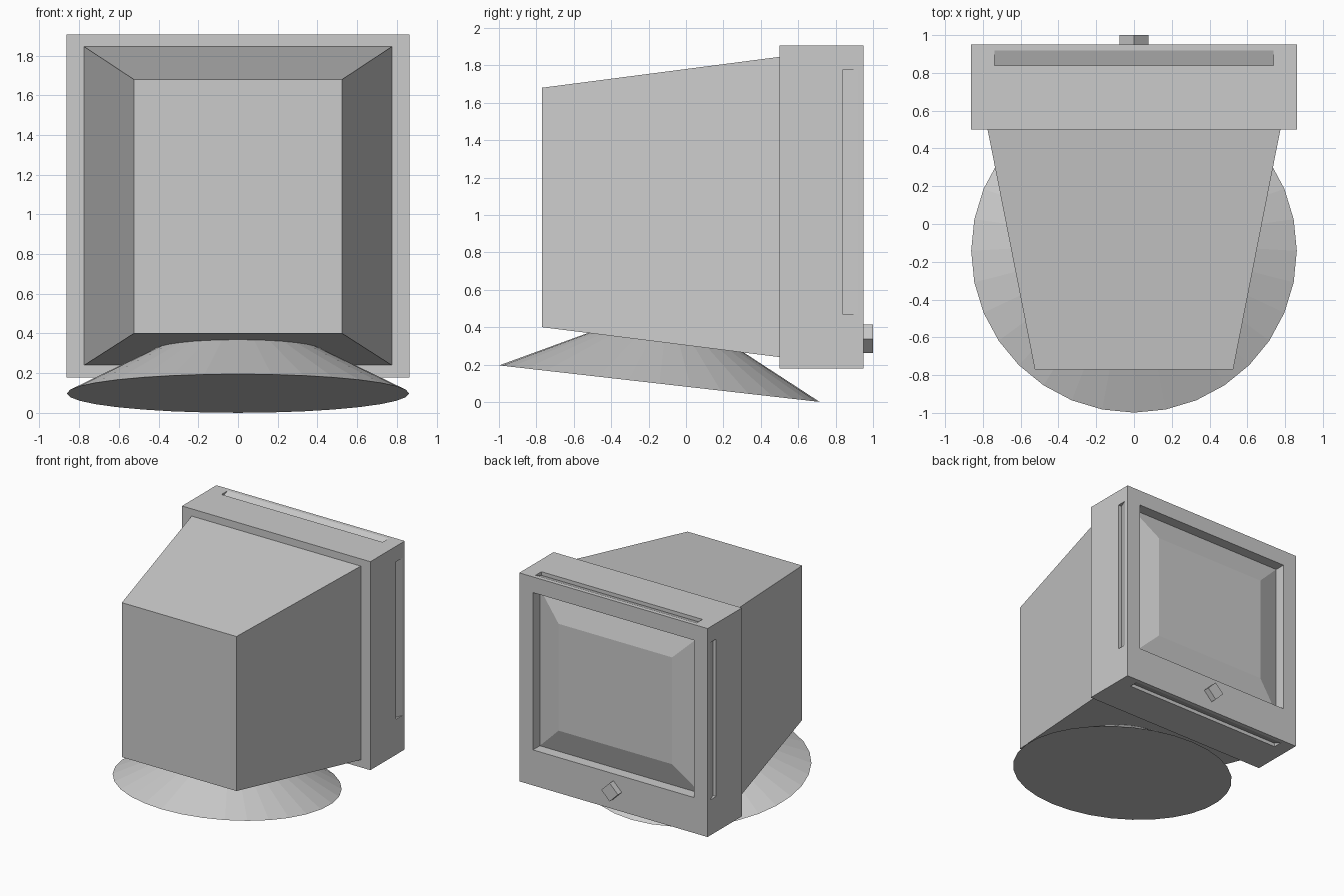
import bpy, bmesh
from math import radians, pi
from mathutils import Matrix, Vector

if "Cube" in bpy.data.objects:
    bpy.data.objects.remove(bpy.data.objects["Cube"])


def finish(name, bm):
    bmesh.ops.recalc_face_normals(bm, faces=bm.faces[:])
    mesh = bpy.data.meshes.new(name)
    bm.to_mesh(mesh)
    bm.free()
    obj = bpy.data.objects.new(name, mesh)
    bpy.context.collection.objects.link(obj)
    return obj


def rectangle_loft(name, rings):
    """Capped skin over rectangles given as (y, half width, z low, z high)."""
    bm = bmesh.new()
    loops = [[bm.verts.new(p) for p in ((-w, y, lo), (w, y, lo), (w, y, hi), (-w, y, hi))]
             for y, w, lo, hi in rings]
    for a, b in zip(loops, loops[1:]):
        for i in range(4):
            j = (i + 1) % 4
            bm.faces.new((a[i], a[j], b[j], b[i]))
    bm.faces.new(loops[0])
    bm.faces.new(loops[-1])
    return finish(name, bm)


# Tapered tube housing
rectangle_loft("housing", [(-0.77, 0.525, 0.40, 1.68), (0.50, 0.775, 0.24, 1.845)])

# Bezel with recessed opening and raised screen
bezel = rectangle_loft("screen_bezel", [
    (0.50, 0.863, 0.178, 1.905),
    (0.95, 0.863, 0.178, 1.905),
    (0.95, 0.737, 0.472, 1.775),
    (0.86, 0.737, 0.472, 1.775),
    (0.925, 0.52, 0.68, 1.565),
])

# Wedge-shaped grooves on the four sides of the bezel
MID_Z = 1.1235
bm = bmesh.new()
for angle, reach, half in ((0, 1.905 - MID_Z, 0.738), (90, 0.863, 0.652),
                           (180, MID_Z - 0.178, 0.738), (270, 0.863, 0.652)):
    turn = Matrix.Translation((0, 0, MID_Z)) @ Matrix.Rotation(radians(angle), 4, 'Y')
    ends = [[bm.verts.new(turn @ Vector((x, y, reach + d)))
             for y, d in ((0.838, -0.03), (0.838, 0.03), (0.998, 0.03))]
            for x in (-half, half)]
    for tri in ends:
        bm.faces.new(tri)
    for i in range(3):
        j = (i + 1) % 3
        bm.faces.new((ends[0][i], ends[0][j], ends[1][j], ends[1][i]))
cutter = finish("groove_cutter", bm)
cutter.hide_render = True
cutter.hide_set(True)
cutter.display_type = 'WIRE'
cut = bezel.modifiers.new("grooves", 'BOOLEAN')
cut.operation = 'DIFFERENCE'
cut.solver = 'EXACT'
cut.object = cutter

# Diamond control knob under the screen
bm = bmesh.new()
bmesh.ops.create_cube(bm, size=1, matrix=Matrix.Translation((0, 0.97, 0.337))
                      @ Matrix.Rotation(pi / 4, 4, 'Y')
                      @ Matrix.Diagonal((0.108, 0.06, 0.108, 1)))
finish("control_knob", bm)

# Tilted conical swivel foot, its top sunk into the housing
bm = bmesh.new()
bmesh.ops.create_cone(bm, cap_ends=True, segments=32, radius1=0.862, radius2=0.342, depth=0.26,
                      matrix=Matrix.Translation((0, -0.142, 0.098))
                      @ Matrix.Rotation(radians(-6.5), 4, 'X')
                      @ Matrix.Translation((0, 0, 0.13)))
finish("swivel_foot", bm)
